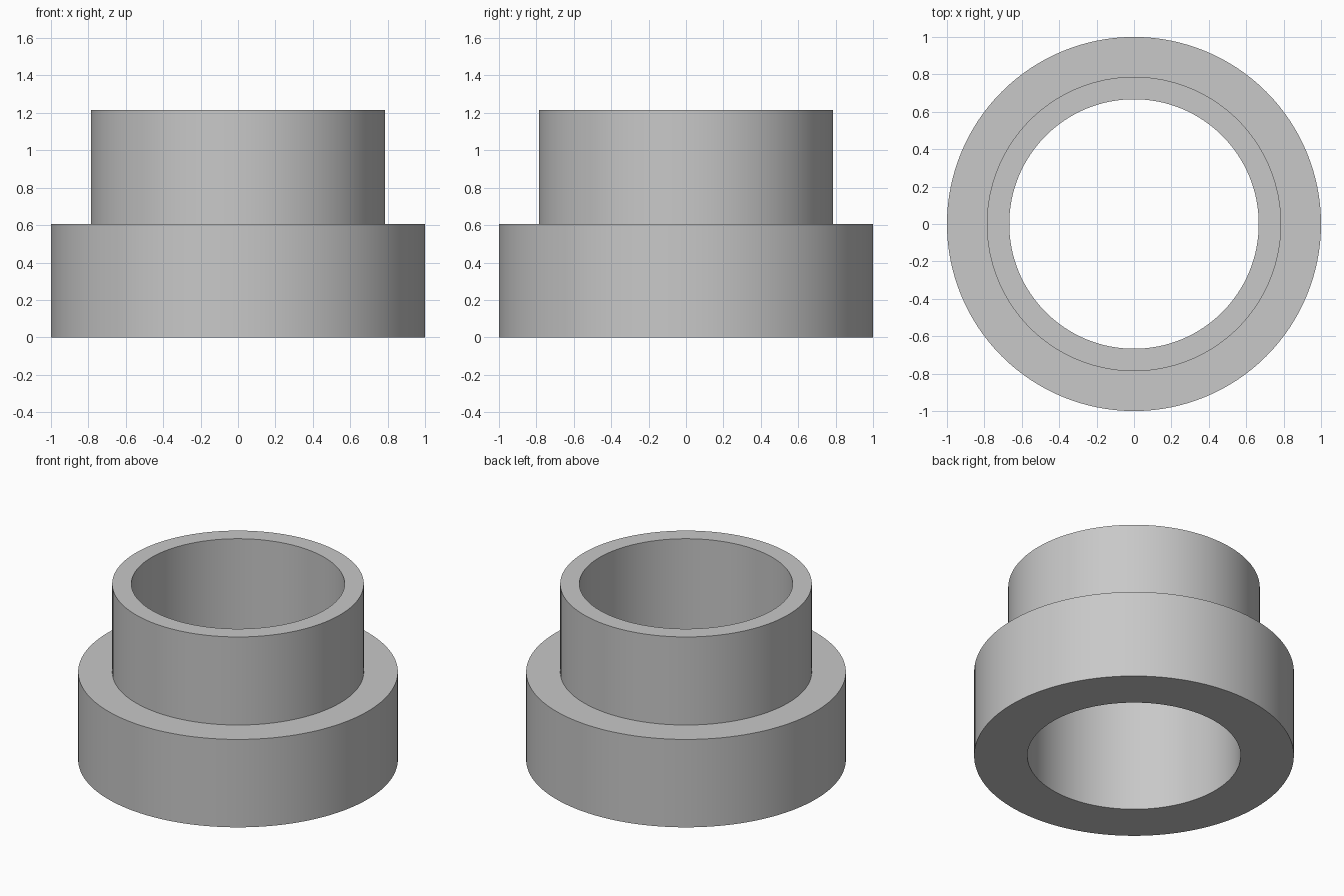
import bpy
import bmesh
from math import radians, tau
from mathutils import Matrix, Vector

cube = bpy.data.objects.get("Cube")
if cube:
    bpy.data.objects.remove(cube, do_unlink=True)

SEGMENTS = 128
BORE, COLLAR, FLANGE = 0.667, 0.787, 1.0
STEP, TOP = 0.607, 1.215

# Single matte grey
grey = bpy.data.materials.new("light grey")
grey.use_nodes = True
color = (0.58, 0.58, 0.58, 1)
grey.diffuse_color = color
grey.node_tree.nodes["Principled BSDF"].inputs["Base Color"].default_value = color


def lathe(name, profile):
    """Revolve a closed (radius, height) profile around the z axis."""
    bm = bmesh.new()
    verts = [bm.verts.new((r, 0, z)) for r, z in profile]
    edges = [bm.edges.new((a, b)) for a, b in zip(verts, verts[1:] + verts[:1])]
    bmesh.ops.spin(bm, geom=verts + edges, cent=(0, 0, 0), axis=(0, 0, 1),
                   angle=tau, steps=SEGMENTS, use_merge=True)
    bmesh.ops.remove_doubles(bm, verts=bm.verts, dist=1e-4)
    bmesh.ops.recalc_face_normals(bm, faces=bm.faces)
    mesh = bpy.data.meshes.new(name)
    bm.to_mesh(mesh)
    bm.free()
    mesh.materials.append(grey)
    obj = bpy.data.objects.new(name, mesh)
    bpy.context.collection.objects.link(obj)
    bpy.ops.object.select_all(action="DESELECT")
    obj.select_set(True)
    bpy.context.view_layer.objects.active = obj
    bpy.ops.object.shade_smooth_by_angle(angle=radians(30))
    return obj


# Wide flange stepping up to a narrower collar, with a straight through bore
lathe("stepped_bushing", [(BORE, 0), (FLANGE, 0), (FLANGE, STEP),
                          (COLLAR, STEP), (COLLAR, TOP), (BORE, TOP)])
